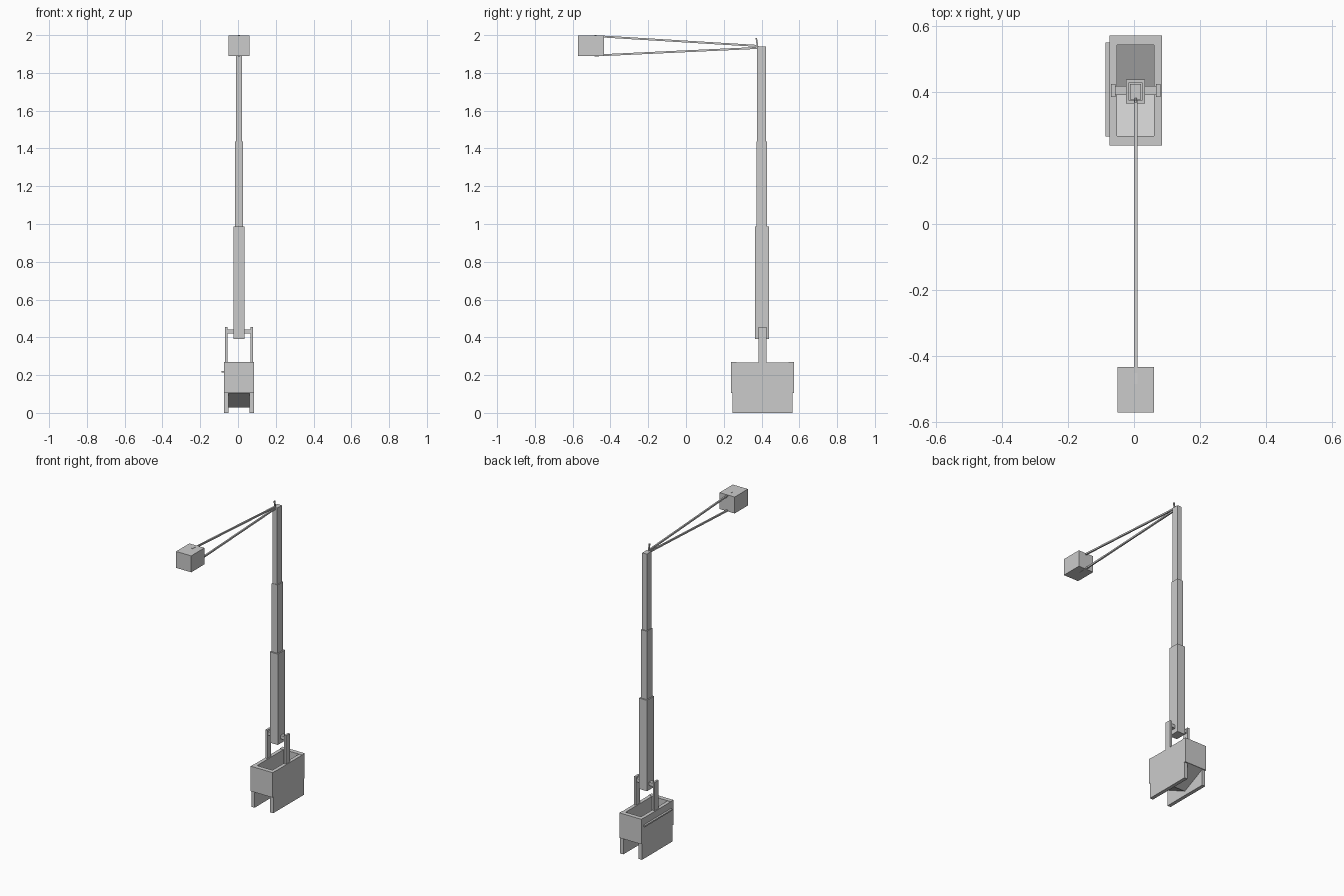
import bpy, bmesh
from mathutils import Vector

if "Cube" in bpy.data.objects:
    bpy.data.objects.remove(bpy.data.objects["Cube"])

CX, CY = 0.005, 0.405   # centre line of the beam and weight box


def make_object(name, verts, faces):
    mesh = bpy.data.meshes.new(name)
    mesh.from_pydata(verts, [], faces)
    bm = bmesh.new()
    bm.from_mesh(mesh)
    bmesh.ops.recalc_face_normals(bm, faces=bm.faces)
    bm.to_mesh(mesh)
    bm.free()
    obj = bpy.data.objects.new(name, mesh)
    bpy.context.collection.objects.link(obj)
    return obj


def prism(name, profile, x0, x1):
    """Extrude a (y, z) outline along x."""
    n = len(profile)
    verts = [(x, y, z) for x in (x0, x1) for y, z in profile]
    faces = [tuple(range(n)), tuple(range(n, 2 * n))]
    faces += [(i, (i + 1) % n, n + (i + 1) % n, n + i) for i in range(n)]
    return make_object(name, verts, faces)


def box(name, x, y, z):
    return prism(name, [(y[0], z[0]), (y[1], z[0]), (y[1], z[1]), (y[0], z[1])], *x)


def bar(name, a, b, width):
    """Square bar between two (y, z) points on the centre line."""
    a, b = Vector(a), Vector(b)
    d = (b - a).normalized() * width / 2
    n = Vector((-d.y, d.x))
    return prism(name, [a - n, b - n, b + n, a + n], CX - width / 2, CX + width / 2)


# Counterweight box: long side walls, short end walls, sloping floor
for side, label in ((-1, "left"), (1, "right")):
    xs = sorted((CX + side * 0.056, CX + side * 0.0795))
    box(f"weight_box_{label}_wall", xs, (0.246, 0.564), (0, 0.268))
    # Hanger straps
    hx = sorted((CX + side * 0.061, CX + side * 0.075))
    box(f"{label}_hanger", hx, (CY - 0.02, CY + 0.02), (0.2, 0.455))
for side, label in ((-1, "front"), (1, "back")):
    ys = sorted((CY + side * 0.138, CY + side * 0.167))
    box(f"weight_box_{label}_wall", (CX - 0.08, CX + 0.08), ys, (0.106, 0.27))
prism("weight_box_floor",
      [(0.246, 0.106), (CY, 0.028), (0.564, 0.106),
       (0.564, 0.122), (CY, 0.044), (0.246, 0.122)], CX - 0.058, CX + 0.058)

# Thin rail on the left wall
box("side_rail", (-0.087, -0.07), (0.265, 0.55), (0.214, 0.223))

# Axle through the beam
box("axle", (CX - 0.07, CX + 0.07), (CY - 0.013, CY + 0.013), (0.42, 0.442))

# Stepped beam: (half width, y range, z range)
steps = [("lower", 0.029, (0.365, 0.439), (0.39, 0.987)),
         ("middle", 0.0215, (0.374, 0.43), (0.95, 1.436)),
         ("upper", 0.0165, (0.377, 0.424), (1.40, 1.94))]
for label, hw, ys, zs in steps:
    box(f"beam_{label}", (CX - hw, CX + hw), ys, zs)

# Release finger at the tip
bar("release_finger", (0.381, 1.925), (0.372, 1.985), 0.008)

# Sling ropes and the block they carry
bar("upper_sling_rope", (0.378, 1.943), (-0.485, 1.995), 0.01)
bar("lower_sling_rope", (0.378, 1.932), (-0.485, 1.892), 0.01)
box("sling_block", (CX - 0.055, CX + 0.055), (-0.572, -0.434), (1.89, 1.998))
